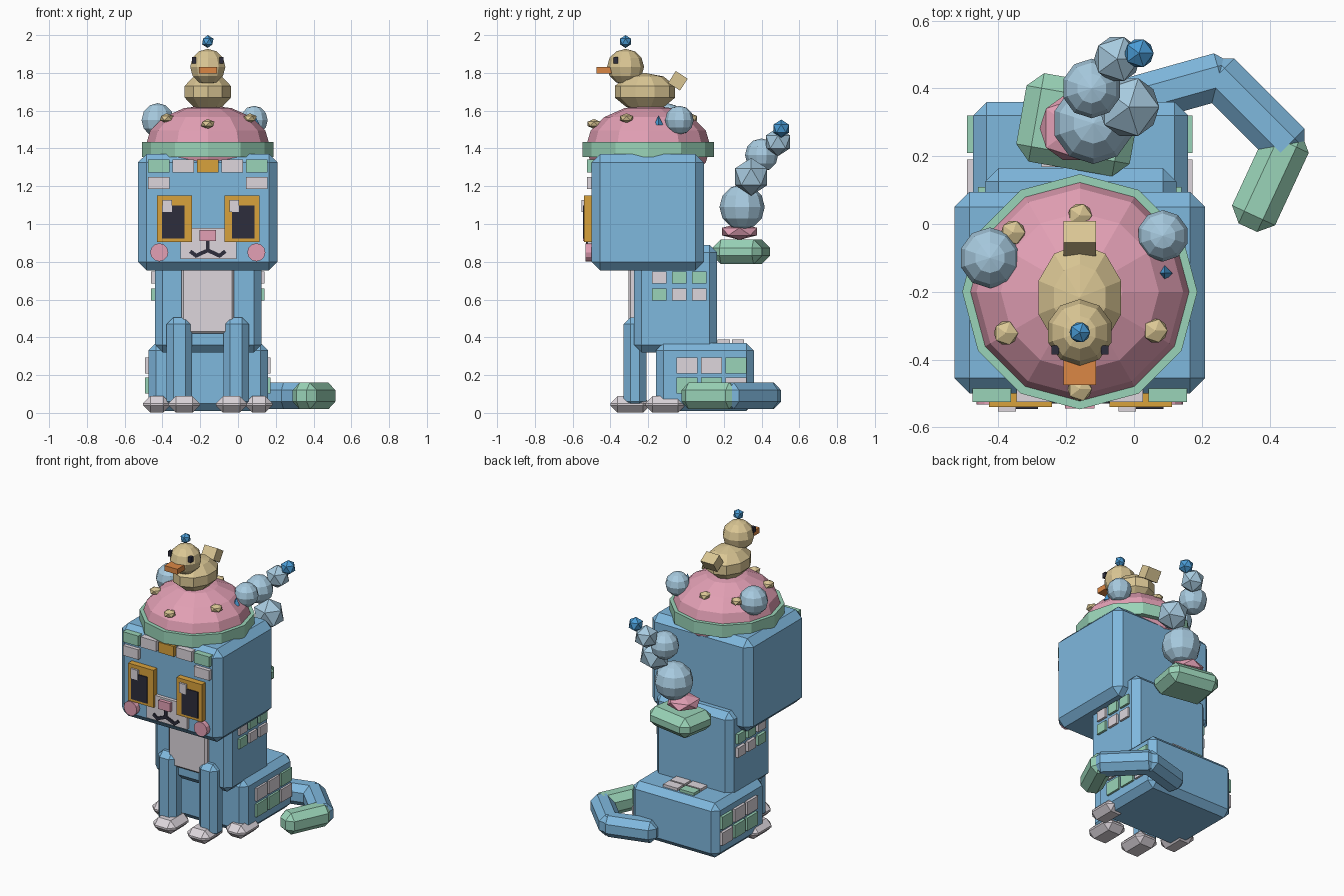
import bpy, bmesh, math
from mathutils import Matrix, Vector

cube = bpy.data.objects.get("Cube")
if cube:
    bpy.data.objects.remove(cube, do_unlink=True)


def material(name, hex_code):
    m = bpy.data.materials.new(name)
    srgb = [int(hex_code[i:i + 2], 16) / 255 for i in (0, 2, 4)]
    col = [c / 12.92 if c < 0.04 else ((c + 0.055) / 1.055) ** 2.4 for c in srgb] + [1]
    m.use_nodes = True
    m.diffuse_color = col
    m.node_tree.nodes["Principled BSDF"].inputs["Base Color"].default_value = col
    return m


BLUE = material("fur blue", "7FB8DE")
WHITE = material("off white", "DDD6DC")
GREEN = material("mint green", "9AD4B8")
PINK = material("rose pink", "E3A0B5")
SAND = material("sand yellow", "DAC694")
GOLD = material("gold", "D9A23C")
ORANGE = material("beak orange", "DB8745")
DARK = material("near black", "2D2D3C")
PALE = material("pale blue", "A8CBE0")
BRIGHT = material("bright blue", "4A9CD6")

CX = -0.16  # the symmetry plane of the animal


def finish(name, bm, mat, loc, rot=None):
    me = bpy.data.meshes.new(name)
    bmesh.ops.recalc_face_normals(bm, faces=bm.faces)
    bm.to_mesh(me)
    bm.free()
    me.materials.append(mat)
    ob = bpy.data.objects.new(name, me)
    ob.location = loc
    if rot:
        ob.rotation_euler = rot
    bpy.context.collection.objects.link(ob)
    return ob


def box(name, mat, loc, size, bevel=0, rot=None):
    """Box by centre and size, with chamfered edges."""
    bm = bmesh.new()
    bmesh.ops.create_cube(bm, size=1, matrix=Matrix.Diagonal((*size, 1)))
    if bevel:
        bmesh.ops.bevel(bm, geom=bm.edges[:], offset=bevel, segments=1, affect='EDGES')
    return finish(name, bm, mat, loc, rot)


def span(name, mat, x, y, z, bevel=0):
    """Box by its extents along each axis."""
    ends = (x, y, z)
    return box(name, mat, [(a + b) / 2 for a, b in ends], [b - a for a, b in ends], bevel)


def ball(name, mat, loc, radii, segs=10, rings=6):
    bm = bmesh.new()
    bmesh.ops.create_uvsphere(bm, u_segments=segs, v_segments=rings, radius=1,
                              matrix=Matrix.Diagonal((*radii, 1)))
    return finish(name, bm, mat, loc)


def gem(name, mat, loc, r, flat=1.0):
    bm = bmesh.new()
    bmesh.ops.create_icosphere(bm, subdivisions=1, radius=r, matrix=Matrix.Diagonal((1, 1, flat, 1)))
    return finish(name, bm, mat, loc)


def cylinder(name, mat, loc, r, top, depth, segs, rot=None):
    bm = bmesh.new()
    bmesh.ops.create_cone(bm, cap_ends=True, segments=segs, radius1=r, radius2=top, depth=depth)
    return finish(name, bm, mat, loc, rot)


# Main blocks
span("head", BLUE, (-0.53, 0.21), (-0.5, 0.095), (0.755, 1.37), 0.045)
span("torso", BLUE, (-0.44, 0.125), (-0.275, 0.165), (0.32, 0.89), 0.04)
span("haunches", BLUE, (-0.475, 0.16), (-0.16, 0.36), (0.01, 0.37), 0.04)
span("chest_patch", WHITE, (-0.3, -0.02), (-0.305, -0.25), (0.42, 0.8), 0.012)

# Legs, paws and mirrored side patches
for s, side in ((-1, "right"), (1, "left")):
    box(f"{side}_front_leg", BLUE, (CX + s * 0.15, -0.27, 0.265), (0.135, 0.12, 0.48), 0.035)
    box(f"{side}_front_paw", WHITE, (CX + s * 0.125, -0.295, 0.045), (0.165, 0.21, 0.088), 0.038)
    box(f"{side}_hind_paw", WHITE, (CX + s * 0.27, -0.11, 0.045), (0.145, 0.21, 0.088), 0.038)
    upper = ((WHITE, GREEN, GREEN), (GREEN, WHITE, WHITE))
    lower = ((WHITE, WHITE, GREEN), (GREEN, GREEN, WHITE))
    for row in range(2):
        for col in range(3):
            box(f"{side}_torso_patch", upper[row][col],
                (CX + s * 0.285, -0.142 + col * 0.106, 0.717 - row * 0.09), (0.03, 0.078, 0.064))
            box(f"{side}_haunch_patch", lower[row][col],
                (CX + s * 0.318, 0.005 + col * 0.13, 0.25 - row * 0.105), (0.03, 0.11, 0.085))

# Patches on top of the haunches
for i, mat in enumerate((GREEN, WHITE, WHITE, WHITE)):
    box("rump_patch", mat, (CX - 0.06 + (i % 2) * 0.12, 0.275 - (i // 2) * 0.075, 0.375),
        (0.105, 0.065, 0.025))

# Forehead patches
for i, mat in enumerate((GREEN, WHITE, GOLD, WHITE, GREEN)):
    box("forehead_patch", mat, (CX + (i - 2) * 0.13, -0.505, 1.307), (0.113, 0.04, 0.068))
for s in (-1, 1):
    box("brow_patch", WHITE, (CX + s * 0.26, -0.505, 1.217), (0.113, 0.04, 0.066))

# Face
for side, x in (("right", -0.335), ("left", 0.02)):
    s = -1 if side == "right" else 1
    box(f"{side}_eye_frame", GOLD, (x, -0.515, 1.028), (0.185, 0.05, 0.248))
    box(f"{side}_pupil", DARK, (x + s * 0.008, -0.542, 1.01), (0.118, 0.009, 0.175))
    box(f"{side}_eye_glint", WHITE, (x - 0.04, -0.543, 1.095), (0.052, 0.02, 0.065))
    cylinder(f"{side}_cheek", PINK, (CX + s * 0.257, -0.51, 0.85), 0.048, 0.048, 0.045, 12,
             (math.pi / 2, 0, 0))
span("muzzle", WHITE, (-0.305, -0.008), (-0.522, -0.48), (0.815, 0.98))
span("nose", PINK, (-0.203, -0.117), (-0.545, -0.5), (0.91, 0.967))


def stroke(a, b):
    """Thin mouth bar between two points on the face."""
    a, b = Vector(a), Vector(b)
    d, m = b - a, (a + b) / 2
    box("mouth_bar", DARK, (CX + m.x, -0.525, m.y), (d.length + 0.012, 0.009, 0.02), 0,
        (0, -math.atan2(d.y, d.x), 0))


stroke((0, 0.91), (0, 0.86))
for s in (-1, 1):
    path = ((0, 0.86), (0.035, 0.845), (0.062, 0.832), (0.088, 0.852))
    for p, q in zip(path, path[1:]):
        stroke((s * p[0], p[1]), (s * q[0], q[1]))

# Hat with band, pompoms and studs
cylinder("hat_band", GREEN, (CX, -0.2, 1.395), 0.347, 0.347, 0.08, 12)
ball("hat_dome", PINK, (CX, -0.2, 1.41), (0.33, 0.33, 0.22), 12, 8)
ball("right_pompom", PALE, (-0.425, -0.1, 1.55), (0.09,) * 3)
ball("left_pompom", PALE, (0.085, -0.035, 1.55), (0.076,) * 3)
for p in ((CX, 0.025, 1.56), (-0.357, -0.025, 1.555), (-0.378, -0.322, 1.56),
          (0.063, -0.315, 1.56), (CX, -0.487, 1.53)):
    gem("hat_stud", SAND, p, 0.04, 0.65)
cylinder("hat_spike", BRIGHT, (0.09, -0.145, 1.55), 0.024, 0, 0.05, 4)

# Toy duck on the hat
ball("duck_body", SAND, (CX, -0.217, 1.7), (0.135, 0.168, 0.1), 10, 5)
ball("duck_head", SAND, (CX, -0.32, 1.832), (0.098, 0.098, 0.095), 10, 6)
box("duck_tail", SAND, (CX, -0.043, 1.758), (0.095, 0.075, 0.075), 0, (math.radians(-33), 0, 0))
box("duck_beak", ORANGE, (CX, -0.415, 1.814), (0.095, 0.12, 0.035))
for s in (-1, 1):
    box("duck_eye", DARK, (CX + s * 0.073, -0.372, 1.866), (0.022, 0.026, 0.034))
gem("duck_topknot", BRIGHT, (CX, -0.32, 1.966), 0.034)

# Tray on the back with a rising plume
box("plume_tray", GREEN, (-0.165, 0.293, 0.853), (0.34, 0.265, 0.132), 0.045,
    (0, 0, math.radians(-10)))
gem("plume_base", PINK, (-0.18, 0.283, 0.96), 0.11, 0.4)
ball("plume_ball_low", PALE, (-0.12, 0.297, 1.09), (0.12,) * 3)
gem("plume_ball_mid", PALE, (-0.015, 0.345, 1.25), 0.1)
ball("plume_ball_high", PALE, (-0.125, 0.4, 1.365), (0.088,) * 3)
gem("plume_ball_top", PALE, (-0.05, 0.487, 1.435), 0.076)
gem("plume_tip", BRIGHT, (0.015, 0.504, 1.505), 0.048)

# Tail curling forward along the ground
points = [Vector(p) for p in ((0.0, 0.365), (0.25, 0.435), (0.45, 0.235), (0.355, 0.03))]
for i, mat in enumerate((BLUE, BLUE, GREEN)):
    a, b = points[i], points[i + 1]
    d, m = b - a, (a + b) / 2
    box(f"tail_segment_{i + 1}", mat, (m.x, m.y, 0.09), (d.length + 0.09, 0.14, 0.14), 0.04,
        (0, 0, math.atan2(d.y, d.x)))
